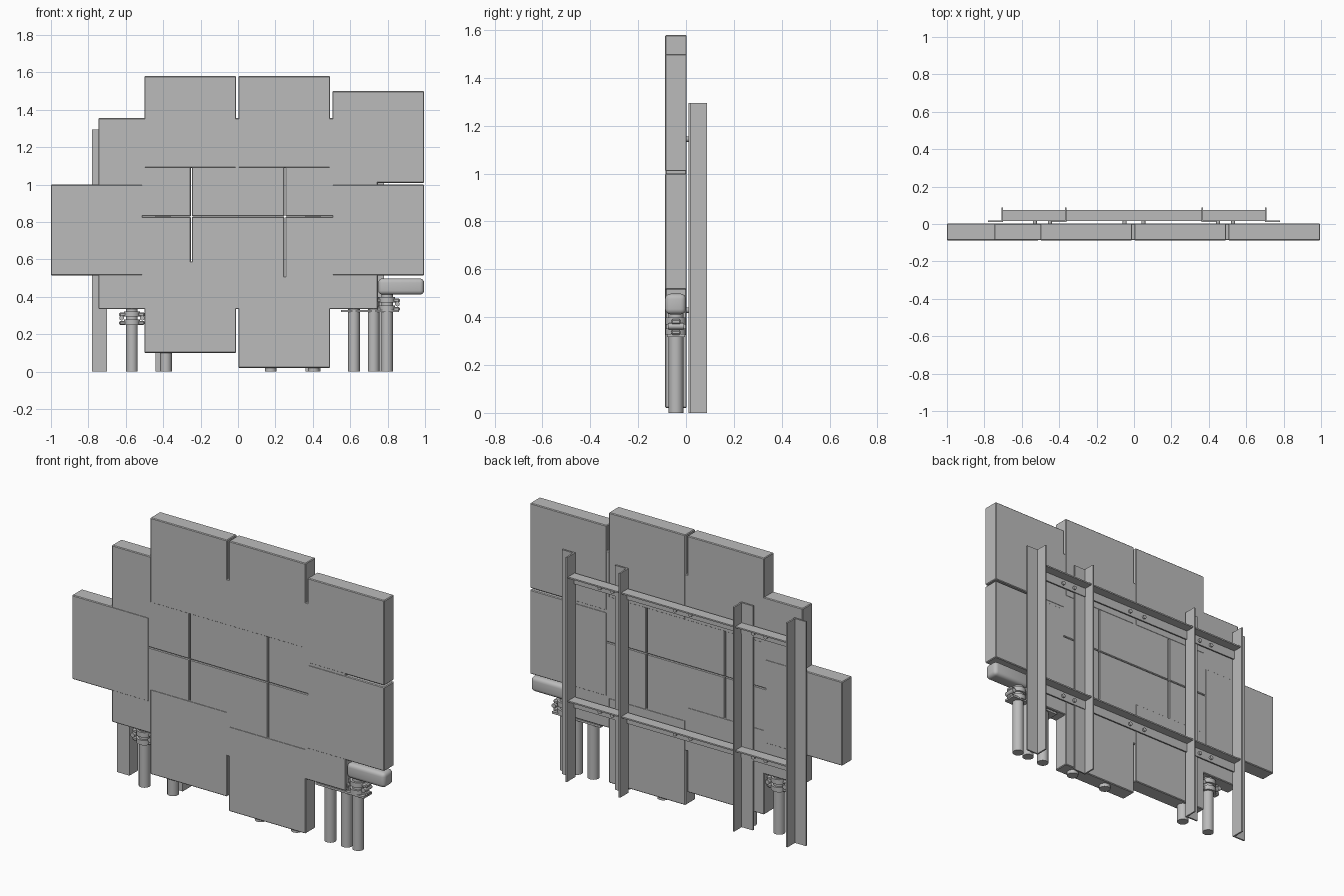
import bpy, bmesh, math
from mathutils import Matrix, Vector

if "Cube" in bpy.data.objects:
    bpy.data.objects.remove(bpy.data.objects["Cube"], do_unlink=True)

grey = bpy.data.materials.new("plain_grey")
grey.use_nodes = True
colour = (0.5, 0.5, 0.5, 1)
grey.diffuse_color = colour
grey.node_tree.nodes["Principled BSDF"].inputs["Base Color"].default_value = colour


def finish(name, bm, smooth=False):
    mesh = bpy.data.meshes.new(name)
    bmesh.ops.recalc_face_normals(bm, faces=bm.faces)
    bm.to_mesh(mesh)
    bm.free()
    mesh.materials.append(grey)
    obj = bpy.data.objects.new(name, mesh)
    bpy.context.collection.objects.link(obj)
    if smooth:
        bpy.ops.object.select_all(action='DESELECT')
        obj.select_set(True)
        bpy.context.view_layer.objects.active = obj
        bpy.ops.object.shade_smooth_by_angle(angle=math.radians(40))
    return obj


def box(name, low, high, bevel=0, segments=1):
    low, high = Vector(low), Vector(high)
    bm = bmesh.new()
    matrix = Matrix.Translation((low + high) / 2) @ Matrix.Diagonal((*(high - low), 1))
    bmesh.ops.create_cube(bm, size=1, matrix=matrix)
    if bevel:
        bmesh.ops.bevel(bm, geom=bm.edges[:], offset=bevel, segments=segments,
                        affect='EDGES', profile=0.5)
    return finish(name, bm, segments > 1)


def cylinder(name, start, end, radius, sides=24):
    start, end = Vector(start), Vector(end)
    axis = end - start
    turn = axis.to_track_quat('Z', 'Y').to_matrix().to_4x4()
    bm = bmesh.new()
    bmesh.ops.create_cone(bm, cap_ends=True, segments=sides, radius1=radius,
                          radius2=radius, depth=axis.length,
                          matrix=Matrix.Translation((start + end) / 2) @ turn)
    return finish(name, bm, True)


def extrude_profile(name, points, vector):
    bm = bmesh.new()
    face = bm.faces.new([bm.verts.new(p) for p in points])
    result = bmesh.ops.extrude_face_region(bm, geom=[face])
    moved = [v for v in result["geom"] if isinstance(v, bmesh.types.BMVert)]
    bmesh.ops.translate(bm, verts=moved, vec=vector)
    return finish(name, bm)


# Overlapping square panels: left edge, bottom, top
FRONT, BACK, WIDTH = -0.087, 0.003, 0.49
panels = [(-0.5, 1.09, 1.58), (0.002, 1.09, 1.58), (0.505, 1.01, 1.5),
          (-1.0, 0.515, 1.0), (0.505, 0.515, 1.0),
          (-0.5, 0.1, 0.59), (0.002, 0.02, 0.51)]
for x in (-0.747, -0.247, 0.253):
    panels += [(x, 0.83, 1.355), (x, 0.335, 0.828)]
for i, (x, bottom, top) in enumerate(panels):
    shift = 0.0012 * (i > 6)
    box(f"panel_{i + 1}", (x, FRONT + shift, bottom),
        (x + WIDTH + 0.005 * (i > 6), BACK - shift, top), 0.004)

# Rounded bar below the side panel
box("rounded_bar", (0.75, FRONT, 0.412), (0.995, 0, 0.498), 0.022, 4)

# Four upright angle posts, flanges facing outwards
for side, label in ((-1, "right"), (1, "left")):
    for x, place in ((0.70, "outer"), (0.36, "inner")):
        def px(offset):
            return side * (x + offset)
        outline = [(0, 0.01), (0.08, 0.01), (0.08, 0.019), (0.009, 0.019),
                   (0.009, 0.087), (0, 0.087)]
        extrude_profile(f"{label}_{place}_post", [(px(a), b, 0) for a, b in outline],
                        (0, 0, 1.295))

# Two horizontal angle rails with bolts
for top, label in ((1.18, "upper"), (0.465, "lower")):
    outline = [(0.016, 0), (0.076, 0), (0.076, -0.008), (0.024, -0.008),
               (0.024, -0.06), (0.016, -0.06)]
    extrude_profile(f"{label}_rail", [(-0.7, y, top + z) for y, z in outline], (1.4, 0, 0))
    for i, x in enumerate((-0.53, -0.45, -0.05, 0.05, 0.45, 0.53)):
        cylinder(f"{label}_rail_bolt_{i + 1}", (x, 0.002, top - 0.036),
                 (x, 0.034, top - 0.036), 0.011, 12)

# Round legs
LEG_Y = -0.042
for i, (x, top) in enumerate(((-0.567, 0.4), (-0.385, 0.3), (0.175, 0.2),
                              (0.405, 0.2), (0.62, 0.4), (0.725, 0.4), (0.797, 0.42))):
    cylinder(f"leg_{i + 1}", (x, LEG_Y, 0), (x, LEG_Y, top), 0.031)


# Pipe clamps: two collars, ears and cross bolts
def clamp(name, x, bottom):
    for i in range(2):
        z = bottom + 0.045 * i
        cylinder(f"{name}_collar_{i + 1}", (x, LEG_Y, z), (x, LEG_Y, z + 0.028), 0.043)
        box(f"{name}_ears_{i + 1}", (x - 0.068, LEG_Y - 0.02, z),
            (x + 0.068, LEG_Y + 0.02, z + 0.022), 0.006)
    for side in (-1, 1):
        cx = x + side * 0.055
        cylinder(f"{name}_bolt_{side}", (cx, LEG_Y - 0.033, bottom + 0.037),
                 (cx, LEG_Y + 0.033, bottom + 0.037), 0.013, 12)


clamp("right_clamp", -0.567, 0.25)
clamp("left_clamp", 0.797, 0.325)

# Thin support plate beneath the left side
box("support_plate", (0.55, -0.08, 0.318), (0.86, -0.005, 0.33))
